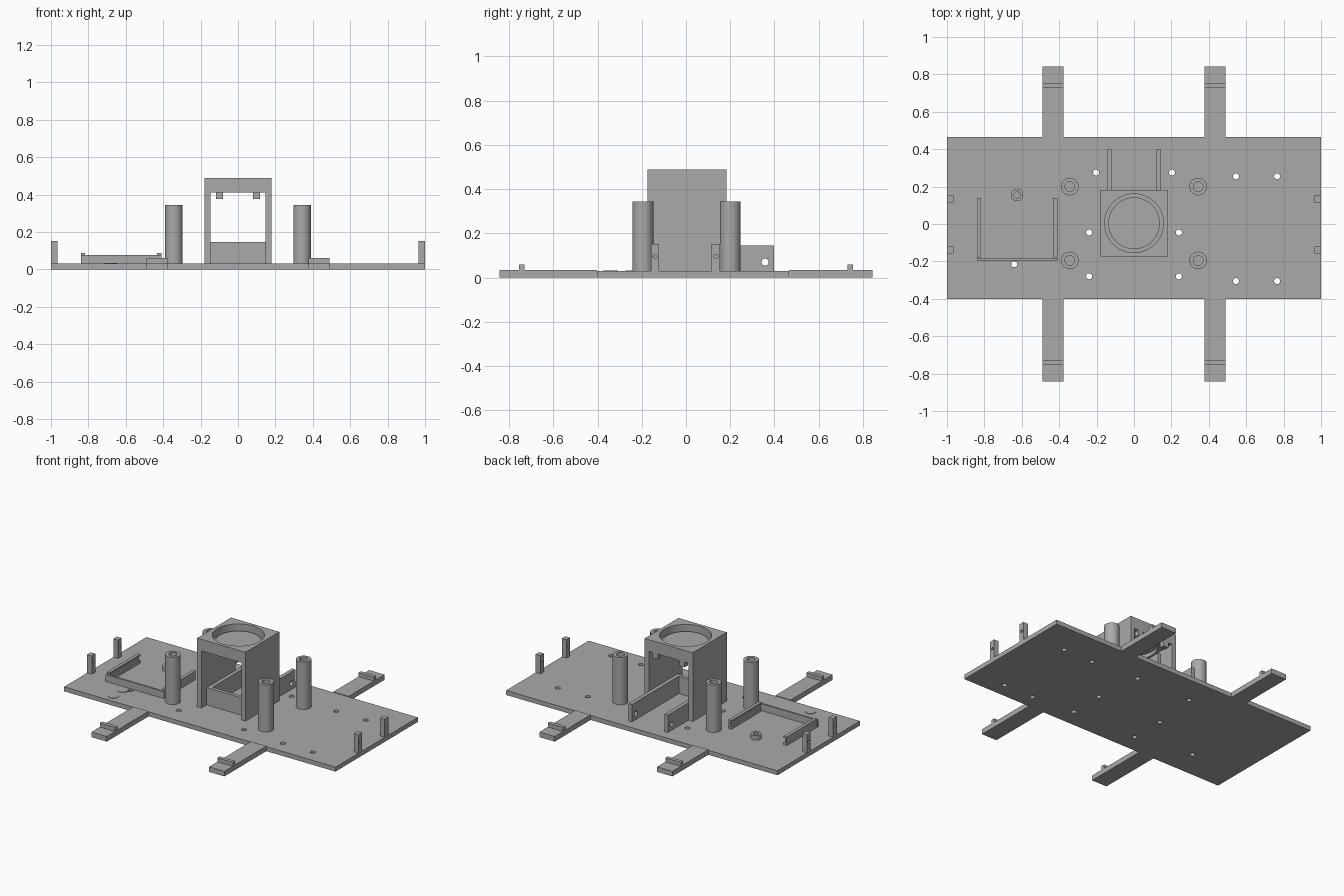
import bpy, bmesh, math
from mathutils import Matrix, Vector

cube = bpy.data.objects.get("Cube")
if cube:
    bpy.data.objects.remove(cube, do_unlink=True)

GREY = (0.40, 0.40, 0.40, 1)
mat = bpy.data.materials.new("plain grey")
mat.use_nodes = True
mat.diffuse_color = GREY
mat.node_tree.nodes["Principled BSDF"].inputs["Base Color"].default_value = GREY

TOP = 0.03  # top surface of the base plate


def add_box(bm, x0, x1, y0, y1, z0, z1):
    size = Matrix.Diagonal((x1 - x0, y1 - y0, z1 - z0, 1))
    place = Matrix.Translation(((x0 + x1) / 2, (y0 + y1) / 2, (z0 + z1) / 2))
    bmesh.ops.create_cube(bm, size=1, matrix=place @ size)


def add_cyl(bm, center, r, depth, along_x=False, sides=32):
    m = Matrix.Translation(center)
    if along_x:
        m = m @ Matrix.Rotation(math.pi / 2, 4, 'Y')
    bmesh.ops.create_cone(bm, cap_ends=True, segments=sides, radius1=r,
                          radius2=r, depth=depth, matrix=m)


def finish(name, bm, cutter=None):
    """Make an object from bm, with the cutter solids removed from it."""
    mesh = bpy.data.meshes.new(name)
    bm.to_mesh(mesh)
    bm.free()
    obj = bpy.data.objects.new(name, mesh)
    bpy.context.collection.objects.link(obj)
    mesh.materials.append(mat)
    if cutter:
        helper = finish(name + "_cutter", cutter)
        helper.hide_render = True
        mod = obj.modifiers.new("holes", 'BOOLEAN')
        mod.operation, mod.solver, mod.object = 'DIFFERENCE', 'EXACT', helper
        dg = bpy.context.evaluated_depsgraph_get()
        obj.data = bpy.data.meshes.new_from_object(obj.evaluated_get(dg))
        obj.modifiers.clear()
        bpy.data.objects.remove(helper, do_unlink=True)
    bpy.ops.object.select_all(action='DESELECT')
    obj.select_set(True)
    bpy.context.view_layer.objects.active = obj
    bpy.ops.object.shade_smooth_by_angle(angle=math.radians(30))
    return obj


def box(name, *bounds):
    bm = bmesh.new()
    add_box(bm, *bounds)
    return finish(name, bm)


def tube(name, x, y, r, hole, height):
    bm, cut = bmesh.new(), bmesh.new()
    add_cyl(bm, (x, y, TOP + height / 2), r, height)
    add_cyl(cut, (x, y, TOP + height / 2 + 0.002), hole, height)
    return finish(name, bm, cut)


# Base plate with screw holes
bm, cut = bmesh.new(), bmesh.new()
add_box(bm, -1, 1, -0.402, 0.465, 0, TOP)
holes = [(-0.64, -0.215)]
for s in (-1, 1):
    holes += [(s * 0.203, 0.275), (s * 0.24, -0.045), (s * 0.24, -0.28)]
for x in (0.545, 0.765):
    holes += [(x, 0.255), (x, -0.305)]
for x, y in holes:
    add_cyl(cut, (x, y, TOP / 2), 0.016, 0.1, sides=24)
finish("base_plate", bm, cut)

# Four clip arms with a raised catch
for sx, side in ((-1, "right"), (1, "left")):
    x0, x1 = sorted((sx * 0.377, sx * 0.49))
    for sy, end, edge in ((-1, "front", 0.402), (1, "back", 0.465)):
        y0, y1 = sorted((sy * edge, sy * 0.843))
        box(f"{end}_{side}_arm", x0, x1, y0, y1, 0, 0.034)
        y0, y1 = sorted((sy * 0.73, sy * 0.755))
        box(f"{end}_{side}_catch", x0, x1, y0, y1, TOP, 0.06)

# Four hollow pillars
for x in (-0.343, 0.343):
    for y in (-0.195, 0.2):
        tube("pillar", x, y, 0.047, 0.026, 0.315)

# Upright end tabs with cross holes
for s in (-1, 1):
    for y in (-0.14, 0.135):
        bm, cut = bmesh.new(), bmesh.new()
        x0, x1 = sorted((s * 0.966, s))
        add_box(bm, x0, x1, y - 0.019, y + 0.019, TOP, 0.152)
        add_cyl(cut, (s * 0.98, y, 0.096), 0.009, 0.1, True, 20)
        finish("end_tab", bm, cut)

# Central tower: side walls and a head with a stepped round seat
for s, side in ((-1, "right"), (1, "left")):
    x0, x1 = sorted((s * 0.147, s * 0.178))
    box(f"tower_{side}_wall", x0, x1, -0.175, 0.182, TOP, 0.41)
bm, cut = bmesh.new(), bmesh.new()
add_box(bm, -0.178, 0.178, -0.175, 0.182, 0.41, 0.488)
add_cyl(cut, (0, 0.004, 0.48), 0.157, 0.09, sides=64)
add_cyl(cut, (0, 0.004, 0.42), 0.138, 0.06, sides=64)
finish("tower_head", bm, cut)

# Small hanging lugs under the back of the head
for s in (-1, 1):
    x0, x1 = sorted((s * 0.08, s * 0.118))
    box("head_lug", x0, x1, 0.15, 0.182, 0.375, 0.412)

# Cradle through the tower: two drilled rails and a cross wall
for s, side in ((-1, "right"), (1, "left")):
    bm, cut = bmesh.new(), bmesh.new()
    x0, x1 = sorted((s * 0.12, s * 0.145))
    add_box(bm, x0, x1, -0.12, 0.398, TOP, 0.146)
    add_cyl(cut, (s * 0.13, 0.357, 0.07), 0.016, 0.1, True, 24)
    finish(f"cradle_{side}_rail", bm, cut)
box("cradle_cross_wall", -0.147, 0.147, -0.12, -0.096, TOP, 0.146)

# Board holder: two lipped rails and a front stop
for x, inward in ((-0.84, 1), (-0.41, -1)):
    bm = bmesh.new()
    for width, z0, z1 in ((0.022, TOP, 0.048), (0.012, 0.048, 0.076),
                          (0.022, 0.076, 0.088)):
        x0, x1 = sorted((x, x + inward * width))
        add_box(bm, x0, x1, -0.18, 0.14, z0, z1)
    finish("board_rail", bm)
box("board_stop", -0.84, -0.41, -0.195, -0.182, TOP, 0.076)
tube("board_standoff", -0.625, 0.155, 0.033, 0.017, 0.03)

# Two thin round pads beside the holder
for y in (-0.34, -0.24):
    bm, cut = bmesh.new(), bmesh.new()
    add_cyl(bm, (-0.68, y, TOP + 0.001), 0.033, 0.004)
    add_cyl(cut, (-0.64, -0.215, TOP), 0.016, 0.1, sides=24)
    finish("round_pad", bm, cut)
